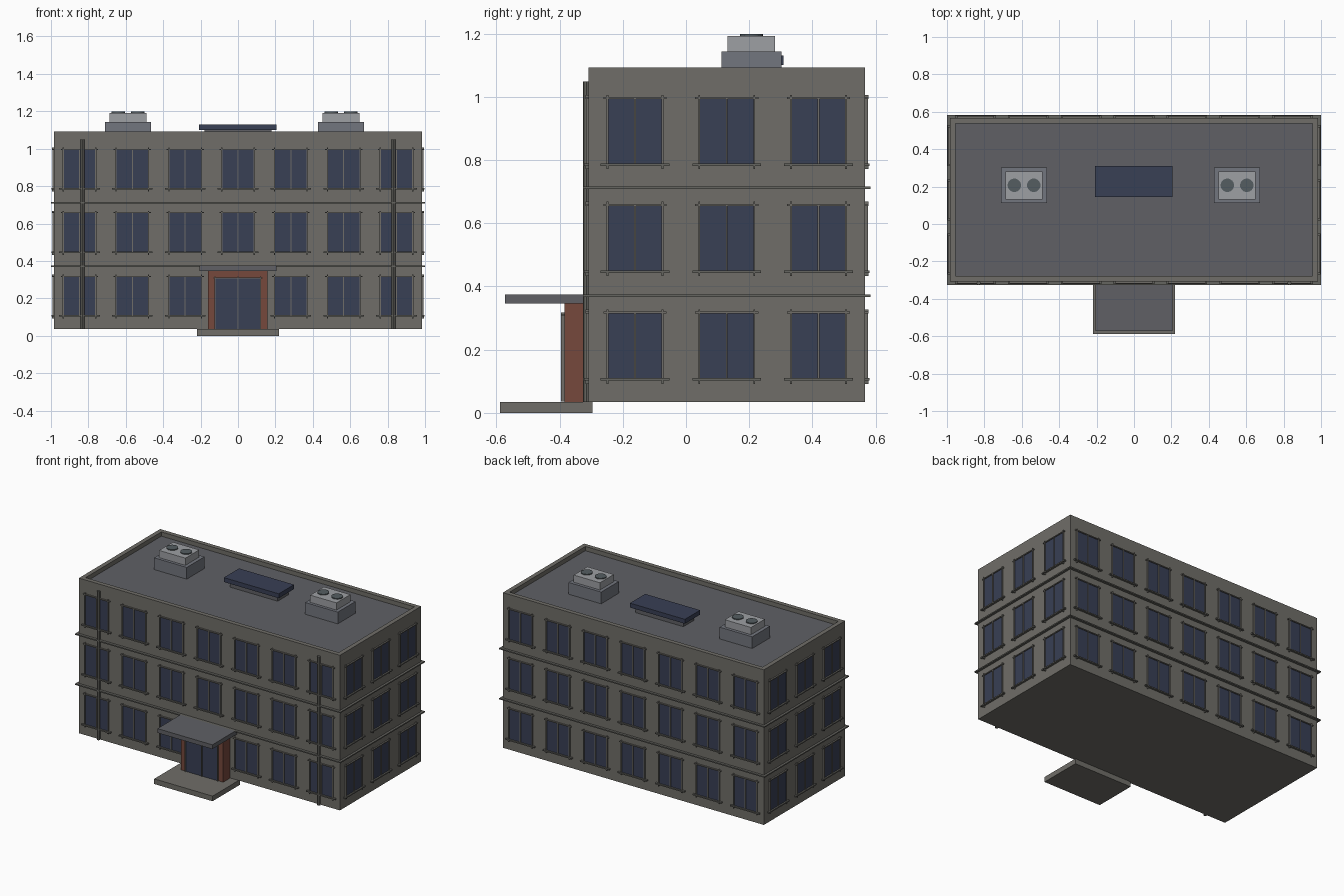
import bpy, bmesh
from mathutils import Matrix, Vector

if "Cube" in bpy.data.objects:
    bpy.data.objects.remove(bpy.data.objects["Cube"])


def material(name, rgb):
    m = bpy.data.materials.new(name)
    m.diffuse_color = (*rgb, 1)
    m.use_nodes = True
    m.node_tree.nodes["Principled BSDF"].inputs["Base Color"].default_value = m.diffuse_color
    return m


WALL = material("wall_stone", (0.16, 0.155, 0.138))
TRIM = material("trim_stone", (0.13, 0.128, 0.115))
GLASS = material("dark_glass", (0.04, 0.05, 0.09))
ROOF = material("roof_grey", (0.115, 0.118, 0.13))
BRICK = material("brick", (0.18, 0.065, 0.045))
CURB = material("unit_base_grey", (0.17, 0.18, 0.21))
METAL = material("light_metal", (0.34, 0.35, 0.37))
FAN = material("fan_grey", (0.09, 0.11, 0.12))


def finish(name, bm, mat):
    me = bpy.data.meshes.new(name)
    bm.to_mesh(me)
    bm.free()
    me.materials.append(mat)
    ob = bpy.data.objects.new(name, me)
    bpy.context.collection.objects.link(ob)
    return ob


def boxes(name, items, mat):
    """One object from boxes given as (x0, x1, y0, y1, z0, z1)."""
    bm = bmesh.new()
    for x0, x1, y0, y1, z0, z1 in items:
        c = Vector(((x0 + x1) / 2, (y0 + y1) / 2, (z0 + z1) / 2))
        s = Matrix.Diagonal((abs(x1 - x0), abs(y1 - y0), abs(z1 - z0), 1))
        bmesh.ops.create_cube(bm, size=1, matrix=Matrix.Translation(c) @ s)
    return finish(name, bm, mat)


def cylinders(name, items, mat, sides):
    """One object from upright cylinders given as (x, y, r, z0, z1)."""
    bm = bmesh.new()
    for x, y, r, z0, z1 in items:
        bmesh.ops.create_cone(bm, cap_ends=True, segments=sides, radius1=r, radius2=r, depth=z1 - z0,
                              matrix=Matrix.Translation((x, y, (z0 + z1) / 2)))
    ob = finish(name, bm, mat)
    for p in ob.data.polygons:
        p.use_smooth = sides > 12 and len(p.vertices) == 4
    return ob


def ring(x0, x1, y0, y1, t, z0, z1):
    return [(x0, x1, y0, y0 + t, z0, z1), (x0, x1, y1 - t, y1, z0, z1),
            (x0, x0 + t, y0 + t, y1 - t, z0, z1), (x1 - t, x1, y0 + t, y1 - t, z0, z1)]


# Main block, parapet and roof
X, Y0, Y1, TOP, DECK = 0.984, -0.308, 0.567, 1.092, 1.063
boxes("building_body", [(-X, X, Y0, Y1, 0.035, DECK - 0.004)], WALL)
boxes("parapet", ring(-X, X, Y0, Y1, 0.03, DECK - 0.004, TOP), WALL)
boxes("roof_deck", [(-X + 0.03, X - 0.03, Y0 + 0.03, Y1 - 0.03, DECK - 0.004, DECK)], ROOF)

# Floor bands
bands = []
for z in (0.371, 0.712):
    bands += ring(-1, 1, -0.326, 0.584, 0.018, z - 0.004, z + 0.004)
boxes("floor_bands", bands, TRIM)

# Windows: local boxes (u, depth, z) mapped onto each of the four walls
glass, frame, sill = [], [], []


def on_wall(side, u0, u1, d, z0, z1):
    if side == "front":
        return (u0, u1, Y0 - d, Y0 + 0.002, z0, z1)
    if side == "back":
        return (u0, u1, Y1 - 0.002, Y1 + d, z0, z1)
    if side == "right":
        return (X - 0.002, X + d, u0, u1, z0, z1)
    return (-X - d, -X + 0.002, u0, u1, z0, z1)


def window(side, u, z):
    w, h = 0.087, 0.103
    glass.append(on_wall(side, u - w, u + w, 0.003, z - h, z + h))
    for du in (-w, 0, w):
        frame.append(on_wall(side, u + du - 0.003, u + du + 0.003, 0.009, z - h, z + h))
    frame.append(on_wall(side, u - 0.1, u + 0.1, 0.010, z + h, z + h + 0.006))
    sill.append(on_wall(side, u - 0.109, u + 0.109, 0.014, z - h - 0.006, z - h + 0.002))
    for s in (-1, 1):
        sill.append(on_wall(side, u + s * w - 0.003, u + s * w + 0.003, 0.010, z - h - 0.016, z - h - 0.006))
        frame.append(on_wall(side, u + s * w - 0.003, u + s * w + 0.003, 0.010, z + h + 0.006, z + h + 0.013))


for z in (0.211, 0.552, 0.89):
    for i in range(-3, 4):
        window("back", i * 0.2825, z)
        if i or z > 0.3:
            window("front", i * 0.2825, z)
    for i in (-1, 0, 1):
        window("left", 0.129 + i * 0.29, z)
        window("right", 0.129 + i * 0.29, z)
boxes("window_glass", glass, GLASS)
boxes("window_frames", frame, WALL)
boxes("window_sills", sill, TRIM)

# Drainpipes
cylinders("drainpipes", [(s * 0.831, -0.315, 0.011, 0.035, 1.048) for s in (-1, 1)], TRIM, 8)

# Entrance
boxes("entrance_step", [(-0.22, 0.22, -0.588, -0.295, 0, 0.035)], WALL)
boxes("entrance_portal", [(-0.16, 0.157, -0.384, Y0, 0.035, 0.346)], BRICK)
boxes("entrance_canopy", [(-0.207, 0.207, -0.572, Y0, 0.346, 0.375)], ROOF)
boxes("door_glass", [(-0.12, 0.118, -0.388, -0.383, 0.036, 0.306)], GLASS)
boxes("door_frame", [(u - 0.003, u + 0.003, -0.395, -0.384, 0.036, 0.318) for u in (-0.122, 0, 0.12)]
      + [(-0.132, 0.13, -0.395, -0.384, 0.306, 0.312)], WALL)

# Rooftop cooling units
for name, cx in (("left", -0.588), ("right", 0.551)):
    boxes(name + "_unit_base", [(cx - 0.123, cx + 0.123, 0.112, 0.302, DECK, 1.143)], CURB)
    boxes(name + "_unit_box", [(cx - 0.099, cx + 0.099, 0.132, 0.281, 1.143, 1.192)], METAL)
    cylinders(name + "_unit_fans", [(cx + s * 0.052, 0.207, 0.036, 1.19, 1.198) for s in (-1, 1)], FAN, 24)

# Skylight on a low curb
boxes("skylight_curb", [(-0.18, 0.18, 0.17, 0.285, DECK, 1.1)], ROOF)
boxes("skylight", [(-0.208, 0.206, 0.145, 0.309, 1.1, 1.13)], GLASS)
